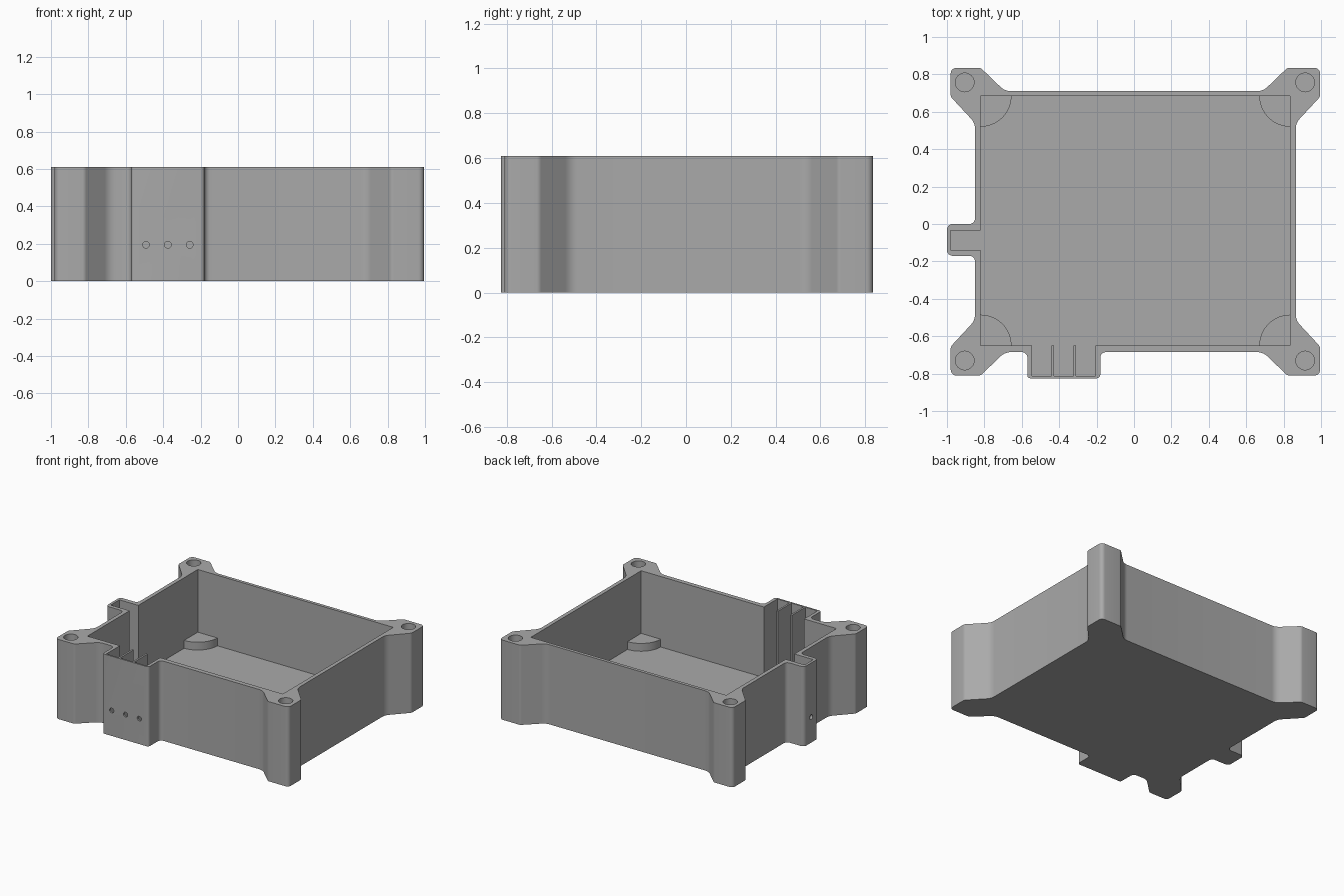
import bpy, bmesh, math
from mathutils import Vector

cube = bpy.data.objects.get("Cube")
if cube:
    bpy.data.objects.remove(cube)

HEIGHT, FLOOR = 0.61, 0.07
LEFT, RIGHT, FRONT, BACK = -0.82, 0.835, -0.65, 0.685   # cavity walls

grey = bpy.data.materials.new("grey plastic")
grey.use_nodes = True
grey.diffuse_color = (0.4, 0.4, 0.4, 1)
grey.node_tree.nodes["Principled BSDF"].inputs["Base Color"].default_value = (0.4, 0.4, 0.4, 1)


def rounded(points, steps=6):
    """Replace each (x, y, radius) corner with an arc."""
    out = []
    for i, (x, y, r) in enumerate(points):
        p = Vector((x, y))
        if r == 0:
            out.append(p)
            continue
        a = (Vector(points[i - 1][:2]) - p).normalized()
        b = (Vector(points[(i + 1) % len(points)][:2]) - p).normalized()
        half = a.angle(b) / 2
        centre = p + (a + b).normalized() * r / math.sin(half)
        start = p + a * r / math.tan(half) - centre
        end = p + b * r / math.tan(half) - centre
        sweep = start.angle(end)
        for k in range(steps + 1):
            t = k / steps
            out.append(centre + (start * math.sin((1 - t) * sweep)
                                 + end * math.sin(t * sweep)) / math.sin(sweep))
    return out


def prism(name, outline, low, high):
    bm = bmesh.new()
    face = bm.faces.new([bm.verts.new((x, y, low)) for x, y in outline])
    top = bmesh.ops.extrude_face_region(bm, geom=[face])["geom"]
    bmesh.ops.translate(bm, vec=(0, 0, high - low),
                        verts=[v for v in top if isinstance(v, bmesh.types.BMVert)])
    bmesh.ops.recalc_face_normals(bm, faces=bm.faces)
    mesh = bpy.data.meshes.new(name)
    bm.to_mesh(mesh)
    bm.free()
    mesh.materials.append(grey)
    obj = bpy.data.objects.new(name, mesh)
    bpy.context.collection.objects.link(obj)
    return obj


def drill(name, location, radius, depth, axis=(0, 0, 1)):
    bpy.ops.mesh.primitive_cylinder_add(vertices=32, radius=radius, depth=depth, location=location,
                                        rotation=Vector(axis).to_track_quat("Z", "Y").to_euler())
    obj = bpy.context.object
    obj.name = name
    obj.data.materials.append(grey)
    return obj


def cut(body, cutter):
    mod = body.modifiers.new(cutter.name, "BOOLEAN")
    mod.operation, mod.solver, mod.object = "DIFFERENCE", "EXACT", cutter
    bpy.context.view_layer.objects.active = body
    bpy.ops.object.modifier_apply(modifier=mod.name)
    bpy.data.objects.remove(cutter)


# Outer body: walls, four screw ears, side tab and front light box
E, J = 0.03, 0.08      # ear corner and wall junction radii


def ear(side, end):
    """Outline of one ear, from its front or back wall round to its side wall."""
    ox, wx = (0.995, 0.865) if side > 0 else (-0.98, -0.85)
    oy, wy = (0.835, 0.71) if end > 0 else (-0.81, -0.685)
    return [(side * 0.69, wy, J), (side * 0.82, oy, E), (ox, oy, E),
            (ox, oy - end * 0.155, E), (wx, oy - end * 0.295, J)]


tab = [(-0.85, 0, E), (-1, 0, E), (-1, -0.17, E), (-0.85, -0.17, E)]
light_box = [(-0.57, -0.685, E), (-0.57, -0.825, 0.015), (-0.18, -0.825, 0.02), (-0.18, -0.685, E)]
outline = (ear(1, 1)[::-1] + ear(-1, 1) + tab + ear(-1, -1)[::-1] + light_box + ear(1, -1))
body = prism("case_body", rounded(outline), 0, HEIGHT)

# Cavity with a tab pocket and three light bays left between thin dividers
cavity = [(RIGHT, FRONT), (RIGHT, BACK), (LEFT, BACK), (LEFT, -0.035), (-0.98, -0.035),
          (-0.98, -0.14), (LEFT, -0.14), (LEFT, FRONT)]
for x0, x1 in ((-0.545, -0.442), (-0.428, -0.324), (-0.31, -0.205)):
    cavity += [(x0, FRONT), (x0, -0.812), (x1, -0.812), (x1, FRONT)]
cut(body, prism("cavity_cutter", cavity, FLOOR, 1))

# Screw holes in the ears
for x in (-0.905, 0.915):
    for y in (-0.73, 0.757):
        cut(body, drill("screw_hole_cutter", (x, y, HEIGHT), 0.05, 0.6))

# Small light holes in the front box and the tab
for x in (-0.492, -0.375, -0.258):
    cut(body, drill("light_hole_cutter", (x, -0.82, 0.195), 0.018, 0.1, (0, 1, 0)))
cut(body, drill("tab_hole_cutter", (-1, -0.087, 0.195), 0.018, 0.1, (1, 0, 0)))

# Quarter-round support pads in the cavity corners
pads = []
for x, sx in ((LEFT, 1), (RIGHT, -1)):
    for y, sy in ((FRONT, 1), (BACK, -1)):
        arc = [(x + sx * 0.165 * math.cos(k * math.pi / 32),
                y + sy * 0.165 * math.sin(k * math.pi / 32)) for k in range(17)]
        name = ("front" if sy > 0 else "back") + ("_right" if sx > 0 else "_left") + "_support_pad"
        pads.append(prism(name, [(x, y)] + arc, FLOOR, FLOOR + 0.06))

bpy.ops.object.select_all(action="DESELECT")
for obj in [body] + pads:
    obj.select_set(True)
bpy.context.view_layer.objects.active = body
bpy.ops.object.shade_smooth_by_angle()
